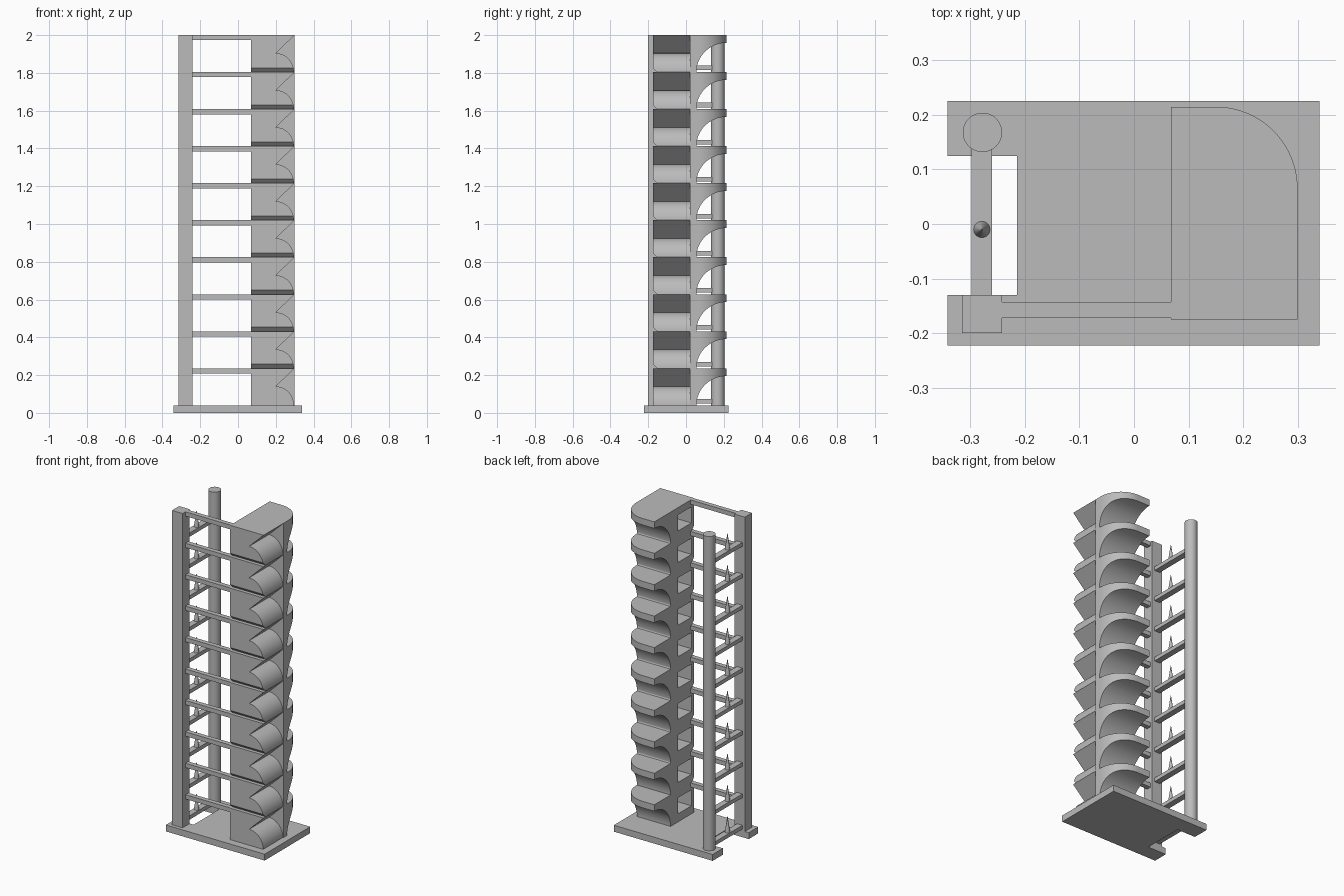
import bpy, bmesh, math
from mathutils import Vector

if "Cube" in bpy.data.objects:
    bpy.data.objects.remove(bpy.data.objects["Cube"], do_unlink=True)

FLOORS, PITCH, BASE = 10, 0.196, 0.04

grey = bpy.data.materials.new("plain grey")
grey.use_nodes = True
grey.diffuse_color = (0.5, 0.5, 0.5, 1)
grey.node_tree.nodes["Principled BSDF"].inputs["Base Color"].default_value = (0.5, 0.5, 0.5, 1)


def add(name, bm):
    bmesh.ops.recalc_face_normals(bm, faces=bm.faces)
    mesh = bpy.data.meshes.new(name)
    bm.to_mesh(mesh)
    bm.free()
    mesh.materials.append(grey)
    ob = bpy.data.objects.new(name, mesh)
    bpy.context.collection.objects.link(ob)
    return ob


def prism(name, points, axis, lo, hi):
    """Extrude a 2D outline along an axis; outline uses the other two axes."""
    place = {"x": lambda a, b: (lo, a, b),
             "y": lambda a, b: (a, lo, b),
             "z": lambda a, b: (a, b, lo)}[axis]
    bm = bmesh.new()
    face = bm.faces.new([bm.verts.new(place(*p)) for p in points])
    out = bmesh.ops.extrude_face_region(bm, geom=[face])
    step = Vector([(hi - lo) * (axis == a) for a in "xyz"])
    verts = [v for v in out["geom"] if isinstance(v, bmesh.types.BMVert)]
    bmesh.ops.translate(bm, verts=verts, vec=step)
    return add(name, bm)


def box(name, x0, x1, y0, y1, z0, z1):
    return prism(name, [(x0, y0), (x1, y0), (x1, y1), (x0, y1)], "z", z0, z1)


def cone(name, x, y, z0, z1, r0, r1, sides):
    bm = bmesh.new()
    bmesh.ops.create_cone(bm, cap_ends=True, segments=sides, radius1=r0, radius2=r1, depth=z1 - z0)
    bmesh.ops.translate(bm, verts=bm.verts, vec=(x, y, (z0 + z1) / 2))
    return smooth(add(name, bm))


def arc(cx, cy, rx, ry, a0, a1, n=20):
    angles = [math.radians(a0 + (a1 - a0) * i / n) for i in range(n + 1)]
    return [(cx + rx * math.cos(a), cy + ry * math.sin(a)) for a in angles]


def smooth(ob):
    bpy.ops.object.select_all(action="DESELECT")
    ob.select_set(True)
    bpy.context.view_layer.objects.active = ob
    bpy.ops.object.shade_smooth_by_angle(angle=math.radians(30))
    return ob


def repeat(ob, count):
    mod = ob.modifiers.new("floors", "ARRAY")
    mod.count = count
    mod.use_relative_offset = False
    mod.use_constant_offset = True
    mod.constant_offset_displace = (0, 0, PITCH)


def tower_floor(name, z, chamfered):
    # Solid storey with one rounded back corner
    plan = [(0.068, -0.175), (0.3, -0.175)] + arc(0.15, 0.065, 0.15, 0.15, 0, 90) + [(0.068, 0.215)]
    ob = prism(name, plan, "z", 0, PITCH)
    # Side notch: rounded step below, sloped overhang above
    notch = [(0.32, 0.2152), (0.4, 0.2152), (0.4, -0.02), (0.296, -0.02)]
    notch += arc(0.2, 0, 0.096, 0.1, 0, 90)
    # Curved overhang at the back
    arch = arc(0.215, 0, 0.16, 0.155, 180, 90) + [(0.3, 0.155), (0.3, -0.02), (0.055, -0.02)]
    cutters = [prism("notch_cutter", notch, "y", -0.3, 0.02),
               prism("arch_cutter", arch, "x", 0, 0.4),
               box("window_cutter", 0, 0.16, -0.15, -0.02, 0.05, 0.15)]
    if chamfered:
        edge = [(-0.195, 0.042), (-0.133, -0.02), (-0.195, -0.02)]
        cutters.append(prism("chamfer_cutter", edge, "x", 0, 0.4))
    for cutter in cutters:
        mod = ob.modifiers.new("cut", "BOOLEAN")
        mod.operation = "DIFFERENCE"
        mod.solver = "EXACT"
        mod.object = cutter
    # Bake the cuts, then drop the cutters
    graph = bpy.context.evaluated_depsgraph_get()
    mesh = bpy.data.meshes.new_from_object(ob.evaluated_get(graph))
    ob.modifiers.clear()
    ob.data = mesh
    for cutter in cutters:
        bpy.data.objects.remove(cutter, do_unlink=True)
    ob.location.z = z
    return smooth(ob)


# Base plate with a notch in its side
prism("base_plate", [(-0.342, -0.223), (0.34, -0.223), (0.34, 0.226), (-0.342, 0.226),
                     (-0.342, 0.125), (-0.215, 0.125), (-0.215, -0.13), (-0.342, -0.13)], "z", 0, BASE)

# Columns
box("square_column", -0.315, -0.242, -0.2, -0.13, BASE, 2)
cone("round_column", -0.278, 0.168, BASE, 2, 0.036, 0.036, 48)

# Main stack of storeys
tower_floor("ground_storey", BASE, False)
repeat(tower_floor("upper_storeys", BASE + PITCH, True), FLOORS - 1)

# Bridges, cross bars and spikes on every storey
top = BASE + PITCH
repeat(box("bridge_rails", -0.242, 0.068, -0.172, -0.143, top - 0.027, top), FLOORS)
repeat(box("cross_bars", -0.298, -0.26, -0.13, 0.14, BASE + 0.01, BASE + 0.034), FLOORS)
repeat(cone("spikes", -0.279, -0.01, BASE + 0.034, BASE + 0.13, 0.015, 0.001, 24), FLOORS)
